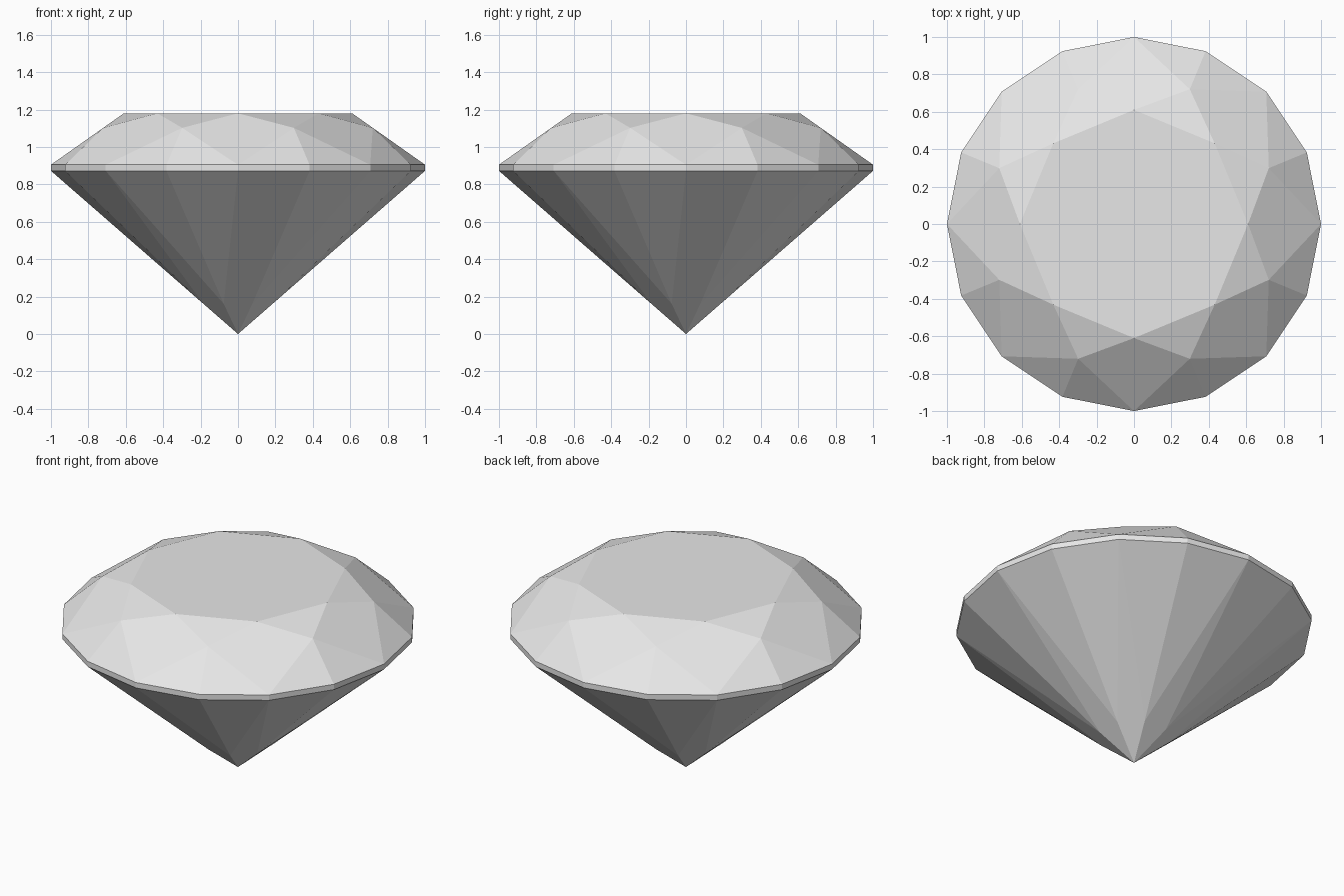
import bpy
import bmesh
from math import cos, pi, radians, sin

cube = bpy.data.objects.get("Cube")
if cube:
    bpy.data.objects.remove(cube, do_unlink=True)

# Main proportions
SIDES = 8
STEP = 2 * pi / SIDES
TABLE_R, TABLE_Z = 0.61, 1.18
GIRDLE_TOP, GIRDLE_BOTTOM = 0.905, 0.872
CROWN_R, PAVILION_R = 0.78, 0.2

# Mid-ring heights keep each four-sided main facet flat
half_cos = cos(STEP / 2)
crown_z = GIRDLE_TOP + (1 - CROWN_R * half_cos) * (TABLE_Z - GIRDLE_TOP) / (1 - TABLE_R)
pavilion_z = GIRDLE_BOTTOM * PAVILION_R * half_cos

bm = bmesh.new()


def ring(count, radius, z, turn=0.0):
    """Evenly spaced vertices around the vertical axis."""
    angles = [turn + 2 * pi * i / count for i in range(count)]
    return [bm.verts.new((radius * cos(a), radius * sin(a), z)) for a in angles]


table = ring(SIDES, TABLE_R, TABLE_Z)
crown = ring(SIDES, CROWN_R, crown_z, STEP / 2)
upper = ring(2 * SIDES, 1, GIRDLE_TOP)
lower = ring(2 * SIDES, 1, GIRDLE_BOTTOM)
pavilion = ring(SIDES, PAVILION_R, pavilion_z, STEP / 2)
tip = bm.verts.new((0, 0, 0))

# Flat table on top
bm.faces.new(table)

for i in range(SIDES):
    a, b, c = 2 * i, 2 * i + 1, (2 * i + 2) % (2 * SIDES)
    after = (i + 1) % SIDES
    facets = [
        # Crown: star, kite and two girdle facets
        (table[i], crown[i], table[after]),
        (table[i], crown[i - 1], upper[a], crown[i]),
        (crown[i], upper[a], upper[b]),
        (crown[i], upper[b], upper[c]),
        # Girdle band
        (upper[a], lower[a], lower[b], upper[b]),
        (upper[b], lower[b], lower[c], upper[c]),
        # Pavilion: two girdle facets and a long kite
        (pavilion[i], lower[b], lower[a]),
        (pavilion[i], lower[c], lower[b]),
        (tip, pavilion[i], lower[a], pavilion[i - 1]),
    ]
    for facet in facets:
        bm.faces.new(facet)

bmesh.ops.recalc_face_normals(bm, faces=bm.faces[:])
mesh = bpy.data.meshes.new("cut_gemstone")
bm.to_mesh(mesh)
bm.free()

# Single pale grey material
grey = bpy.data.materials.new("pale_grey")
grey.use_nodes = True
colour = (0.8, 0.8, 0.8, 1)
grey.diffuse_color = colour
grey.node_tree.nodes["Principled BSDF"].inputs["Base Color"].default_value = colour
mesh.materials.append(grey)

gem = bpy.data.objects.new("cut_gemstone", mesh)
bpy.context.collection.objects.link(gem)
